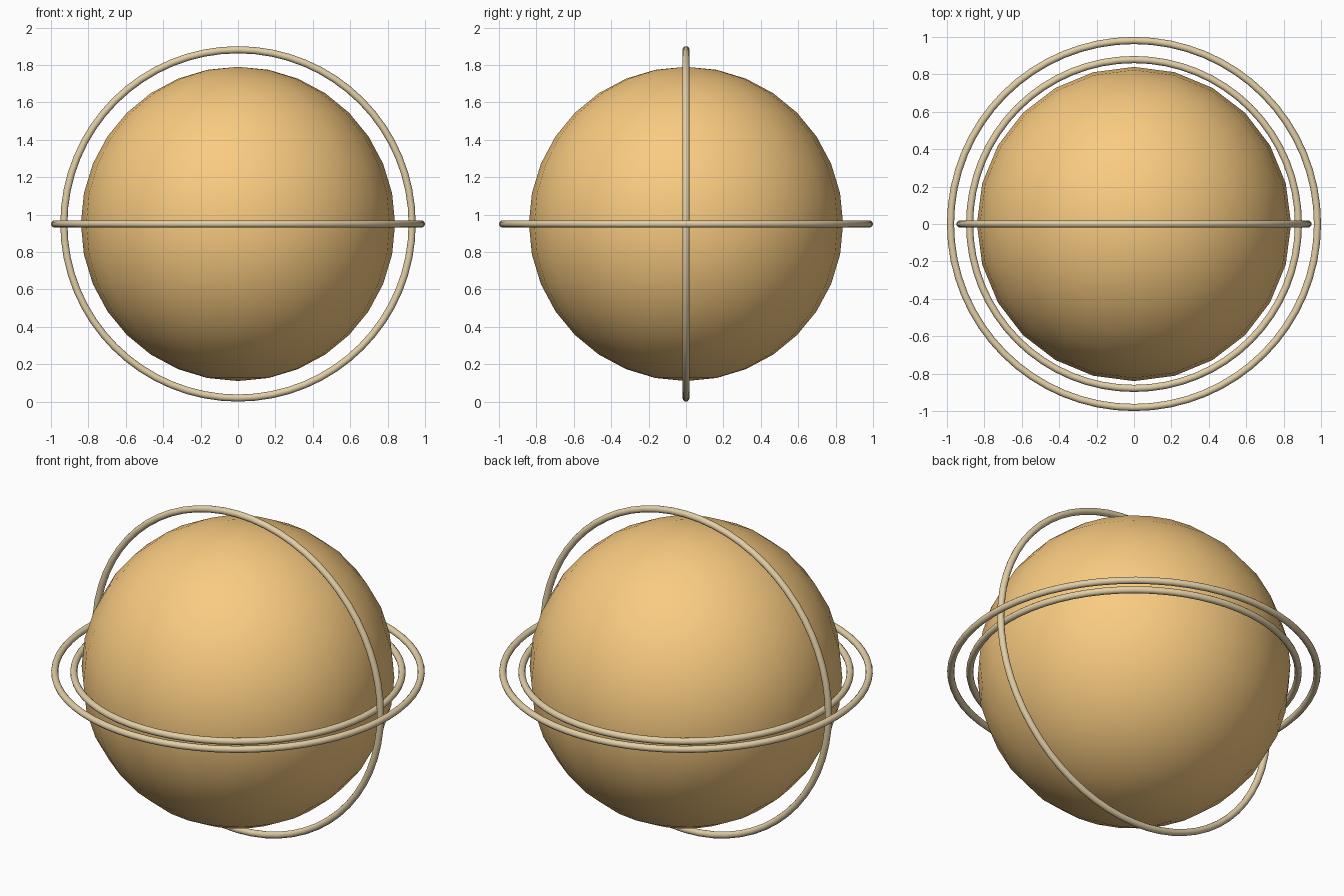
import bpy
import math

if "Cube" in bpy.data.objects:
    bpy.data.objects.remove(bpy.data.objects["Cube"])

CENTRE = (0, 0, 0.95)
TUBE = 0.019


def material(name, colour):
    mat = bpy.data.materials.new(name)
    mat.diffuse_color = (*colour, 1)
    mat.use_nodes = True
    mat.node_tree.nodes["Principled BSDF"].inputs["Base Color"].default_value = mat.diffuse_color
    return mat


def finish(name, mat):
    obj = bpy.context.object
    obj.name = name
    obj.data.materials.append(mat)
    bpy.ops.object.shade_smooth()


orange = material("orange", (0.95, 0.60, 0.22))
brass = material("brass", (0.76, 0.62, 0.38))

# Globe, low-poly outline with smooth shading
bpy.ops.mesh.primitive_uv_sphere_add(segments=24, ring_count=16, radius=0.84, location=CENTRE)
finish("globe", orange)

# Two level rings and one upright ring
for name, radius, tilt in (
    ("inner_level_ring", 0.879, 0),
    ("upright_ring", 0.931, math.pi / 2),
    ("outer_level_ring", 0.981, 0),
):
    bpy.ops.mesh.primitive_torus_add(
        major_radius=radius, minor_radius=TUBE, major_segments=64, minor_segments=12,
        location=CENTRE, rotation=(tilt, 0, 0))
    finish(name, brass)
